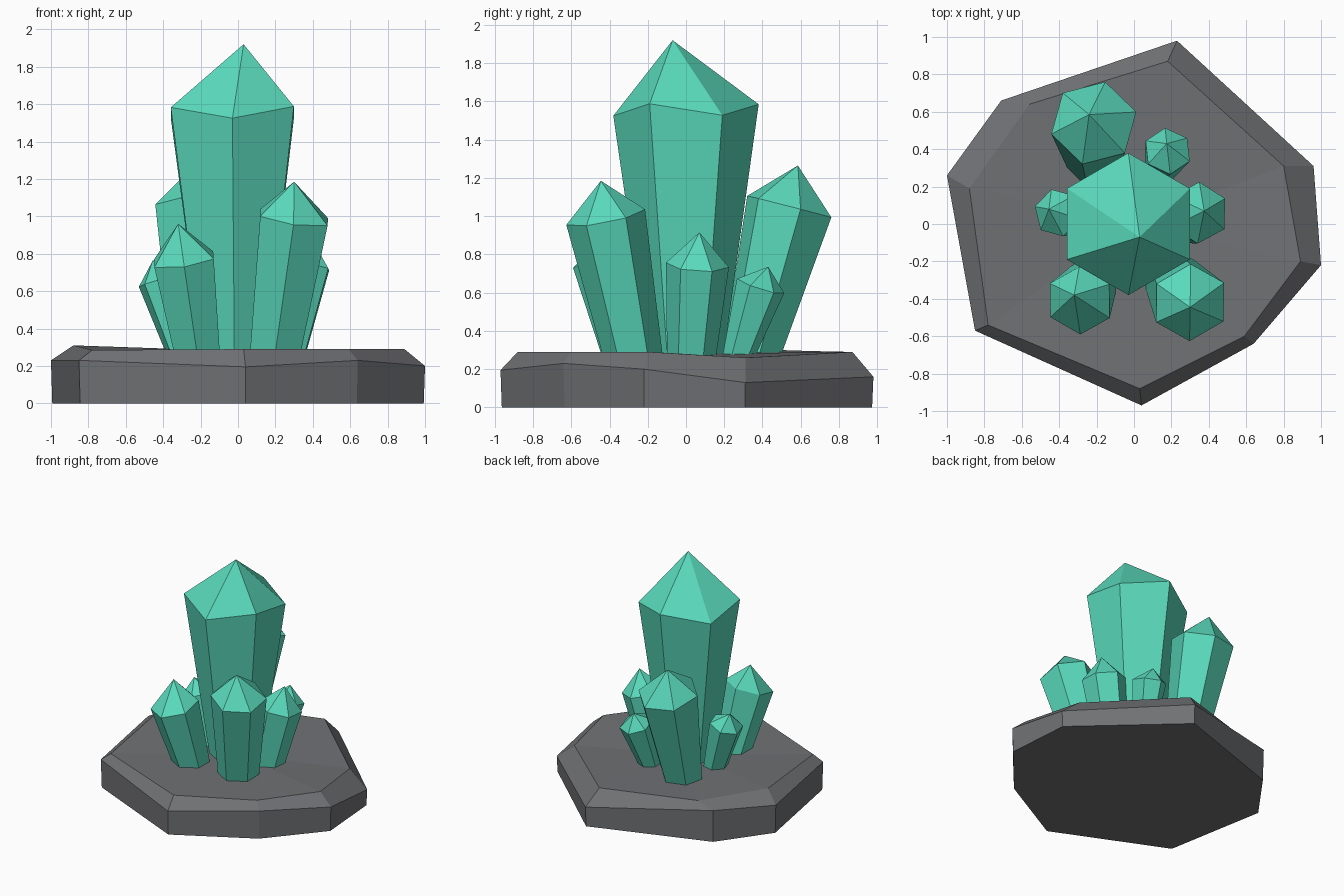
import bpy, math
from mathutils import Vector

if "Cube" in bpy.data.objects:
    bpy.data.objects.remove(bpy.data.objects["Cube"])


def material(name, rgb):
    m = bpy.data.materials.new(name)
    m.diffuse_color = (*rgb, 1)
    m.use_nodes = True
    m.node_tree.nodes["Principled BSDF"].inputs["Base Color"].default_value = m.diffuse_color
    return m


STONE = material("grey_stone", (0.162, 0.166, 0.175))
CRYSTAL = material("mint_crystal", (0.102, 0.70, 0.50))


def add_mesh(name, verts, faces, mat):
    me = bpy.data.meshes.new(name)
    me.from_pydata([tuple(v) for v in verts], [], faces)
    me.materials.append(mat)
    ob = bpy.data.objects.new(name, me)
    bpy.context.collection.objects.link(ob)
    return ob


def bridge(a, b, n):
    """Quads between two rings starting at vertex a (lower) and b (upper)."""
    return [(a + i, a + (i + 1) % n, b + (i + 1) % n, b + i) for i in range(n)]


def crystal(name, base, r0, ring, r1, tip, phase, wobble=0.0):
    """Six-sided shaft widening upwards along a tilted axis, with a pointed cap."""
    base, ring, tip = Vector(base), Vector(ring), Vector(tip)
    axis = (ring - base).normalized()
    turn = Vector((0, 0, 1)).rotation_difference(axis)
    sink = 0.12                                   # root buried in the stone
    r0 -= (r1 - r0) * sink / (ring - base).length
    base -= axis * sink
    verts = []
    for centre, r, w in ((base, r0, 0), (ring, r1, wobble)):
        for i in range(6):
            t = math.radians(phase + 60 * i)
            p = Vector((r * math.cos(t), r * math.sin(t), w * (-1) ** i))
            verts.append(centre + turn @ p)
    verts.append(tip)
    faces = [tuple(range(5, -1, -1))] + bridge(0, 6, 6)
    faces += [(6 + i, 6 + (i + 1) % 6, 12) for i in range(6)]
    return add_mesh(name, verts, faces, CRYSTAL)


# stone slab: irregular octagon with a chamfered, slightly uneven top
rim = [(-0.85, -0.57, 0.23), (0.04, -0.97, 0.195), (0.64, -0.64, 0.23), (1.0, -0.22, 0.20),
       (0.96, 0.31, 0.13), (0.23, 0.98, 0.16), (-0.71, 0.66, 0.26), (-1.0, 0.26, 0.23)]
top = [(-0.78, -0.54, 0.285), (0.03, -0.88, 0.29), (0.59, -0.60, 0.29), (0.89, -0.20, 0.29),
       (0.80, 0.31, 0.26), (0.18, 0.87, 0.29), (-0.56, 0.64, 0.295), (-0.88, 0.19, 0.31)]
floor = [(x * 0.993, y * 0.993, 0) for x, y, z in rim]
slab = floor + rim + top + [(0, 0, 0.28)]
slab_faces = [tuple(range(7, -1, -1))] + bridge(0, 8, 8) + bridge(8, 16, 8)
slab_faces += [(16 + i, 16 + (i + 1) % 8, 24) for i in range(8)]
add_mesh("stone_base", slab, slab_faces, STONE)

# crystal cluster: base centre and radius, shoulder centre and radius, tip, rotation
crystal("main_crystal", (-0.02, 0, 0.29), 0.20, (-0.03, 0, 1.555), 0.38,
        (0.03, -0.07, 1.92), 30, -0.03)
crystal("back_left_crystal", (-0.21, 0.345, 0.29), 0.155, (-0.215, 0.54, 1.05), 0.235,
        (-0.24, 0.585, 1.265), 15)
crystal("front_right_crystal", (0.20, -0.28, 0.29), 0.155, (0.30, -0.42, 0.995), 0.21,
        (0.30, -0.445, 1.185), 30)
crystal("front_left_crystal", (-0.22, -0.30, 0.29), 0.14, (-0.29, -0.41, 0.77), 0.185,
        (-0.32, -0.38, 0.96), 30)
crystal("right_crystal", (0.25, 0.03, 0.29), 0.13, (0.345, 0.06, 0.745), 0.165,
        (0.375, 0.07, 0.915), 28)
crystal("left_crystal", (-0.30, 0.045, 0.29), 0.09, (-0.41, 0.06, 0.66), 0.13,
        (-0.455, 0.08, 0.765), 45)
crystal("back_right_crystal", (0.135, 0.28, 0.29), 0.085, (0.18, 0.39, 0.635), 0.13,
        (0.175, 0.43, 0.735), 35)
